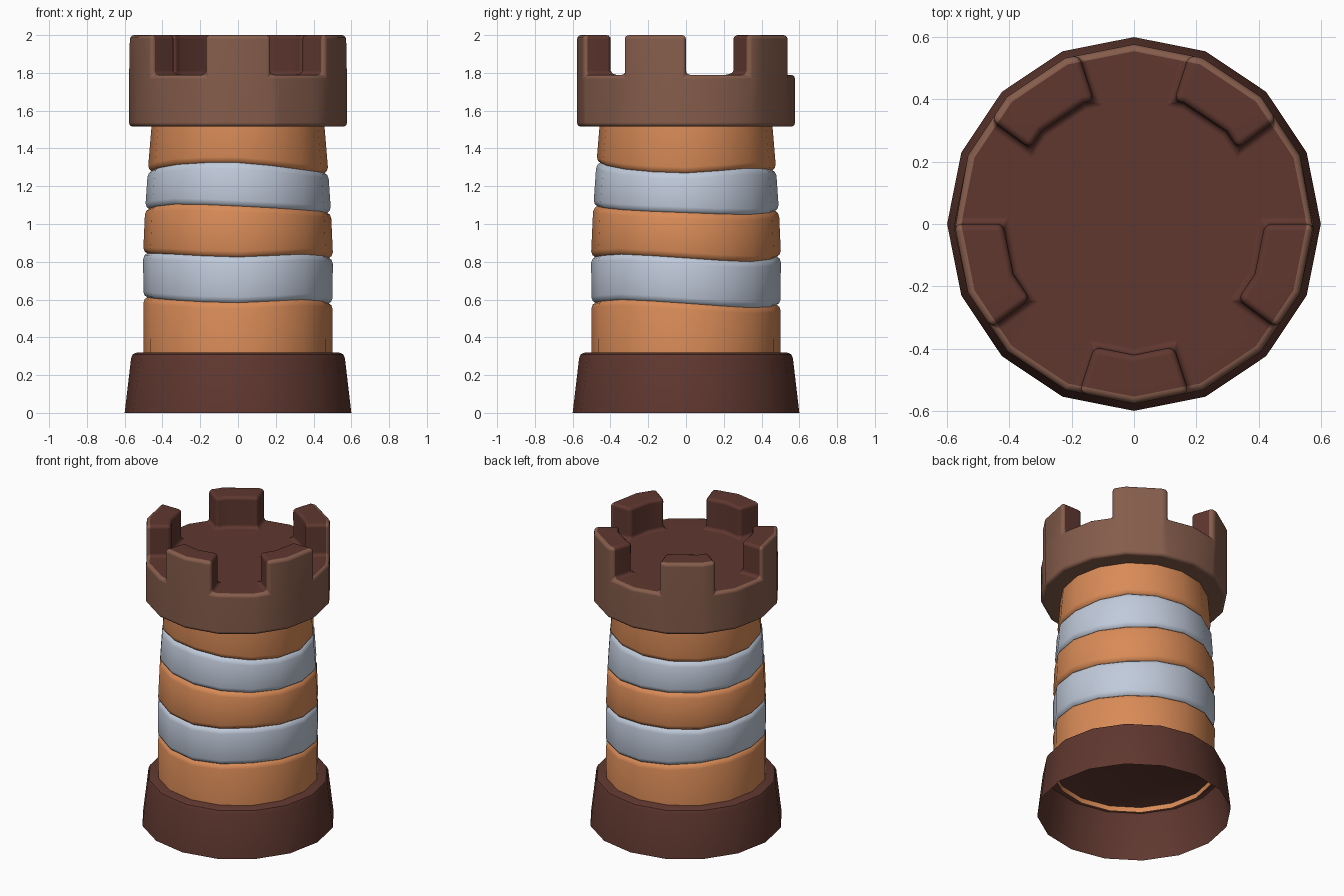
import bpy, bmesh, math

if "Cube" in bpy.data.objects:
    bpy.data.objects.remove(bpy.data.objects["Cube"])

N = 16  # sides of the tower


def material(name, hex_code):
    def lin(c):
        return c / 12.92 if c <= 0.04045 else ((c + 0.055) / 1.055) ** 2.4
    m = bpy.data.materials.new(name)
    rgb = [lin(int(hex_code[i:i + 2], 16) / 255) for i in (0, 2, 4)]
    m.diffuse_color = (*rgb, 1)
    m.use_nodes = True
    m.node_tree.nodes["Principled BSDF"].inputs["Base Color"].default_value = m.diffuse_color
    return m


dark = material("dark brown", "5F372F")
light = material("light brown", "865D4C")
orange = material("orange", "D98B57")
silver = material("pale silver", "C0CADA")


def finish(bm, name, mats, angle=40):
    me = bpy.data.meshes.new(name)
    bm.to_mesh(me)
    bm.free()
    ob = bpy.data.objects.new(name, me)
    bpy.context.collection.objects.link(ob)
    for m in mats:
        me.materials.append(m)
    bpy.ops.object.select_all(action='DESELECT')
    ob.select_set(True)
    bpy.context.view_layer.objects.active = ob
    bpy.ops.object.shade_smooth_by_angle(angle=math.radians(angle))
    return ob


def polar(r, deg, z):
    a = math.radians(deg)
    return (r * math.cos(a), r * math.sin(a), z)


def bridge(bm, lower, upper, mat=0):
    for i in range(len(lower)):
        j = (i + 1) % len(lower)
        f = bm.faces.new((lower[i], lower[j], upper[j], upper[i]))
        f.material_index = mat


# Base: flared skirt, open underneath, closed on top
bm = bmesh.new()
rings = [[bm.verts.new(polar(r, i * 360 / N, z)) for i in range(N)]
         for r, z in ((0.6, 0), (0.566, 0.29), (0.557, 0.31), (0.535, 0.32))]
for a, b in zip(rings, rings[1:]):
    bridge(bm, a, b)
bm.faces.new(rings[-1])
finish(bm, "base", [dark])

# Body: striped shaft with wavy grooves between the bands
# heights of each groove every 45 degrees, starting at +x
waves = [
    (0.58, 0.557, 0.572, 0.60, 0.612, 0.597, 0.583, 0.60),
    (0.82, 0.80, 0.828, 0.83, 0.845, 0.84, 0.825, 0.84),
    (1.06, 1.05, 1.07, 1.075, 1.08, 1.105, 1.095, 1.075),
    (1.27, 1.295, 1.285, 1.28, 1.28, 1.315, 1.325, 1.29),
]
taper = [(0.28, 0.5), (0.85, 0.502), (1.07, 0.492), (1.3, 0.476), (1.54, 0.456)]


def wave_height(w, col):
    k = col // 2
    if col % 2 == 0:
        return w[k]
    return (9 * (w[k] + w[(k + 1) % 8]) - w[k - 1] - w[(k + 2) % 8]) / 16


def shaft_radius(z):
    for (z0, r0), (z1, r1) in zip(taper, taper[1:]):
        if z <= z1:
            return r0 + (r1 - r0) * (z - z0) / (z1 - z0)
    return taper[-1][1]


bm = bmesh.new()


def shaft_ring(heights, inset):
    return [bm.verts.new(polar(shaft_radius(z) - inset, i * 360 / N, z))
            for i, z in enumerate(heights)]


prev = shaft_ring([0.285] * N, 0)
for band, w in enumerate(waves):
    for dz, inset in ((-0.03, 0), (-0.01, 0.007), (0, 0.02), (0.01, 0.007), (0.03, 0)):
        ring = shaft_ring([wave_height(w, i) + dz for i in range(N)], inset)
        bridge(bm, prev, ring, (band + (dz > 0)) % 2)
        prev = ring
bridge(bm, prev, shaft_ring([1.53] * N, 0))
finish(bm, "striped_shaft", [orange, silver])

# Crown: ring wall, floor and five battlements in one bevelled mesh
R_OUT, R_IN, Z0, Z1, Z2 = 0.577, 0.42, 1.515, 1.79, 2.0
centers = [54 + 72 * k for k in range(5)]
angles = sorted({i * 22.5 for i in range(N)} |
                {float((c + s) % 360) for c in centers for s in (-18, 18)})
M = len(angles)


def facet(deg):
    # distance factor to the side of a 16-sided outline
    half = math.radians(11.25)
    return math.cos(half) / math.cos(math.radians(deg % 22.5) - half)


def is_merlon(i):
    nxt = angles[i + 1] if i + 1 < M else 360
    mid = (angles[i] + nxt) / 2
    return any(abs((mid - c + 180) % 360 - 180) < 18 for c in centers)


bm = bmesh.new()


def crown_ring(r, z):
    return [bm.verts.new(polar(r * facet(a), a, z)) for a in angles]


out0, out1, out2 = (crown_ring(R_OUT, z) for z in (Z0, Z1, Z2))
in1, in2 = (crown_ring(R_IN, z) for z in (Z1, Z2))
bridge(bm, out0, out1)
bm.faces.new(out0[::-1])
bm.faces.new(in1)
for i in range(M):
    j = (i + 1) % M
    if is_merlon(i):
        bm.faces.new((out1[i], out1[j], out2[j], out2[i]))
        bm.faces.new((out2[i], out2[j], in2[j], in2[i]))
        bm.faces.new((in2[i], in2[j], in1[j], in1[i]))
        if not is_merlon(i - 1):
            bm.faces.new((out1[i], out2[i], in2[i], in1[i]))
        if not is_merlon(j):
            bm.faces.new((out1[j], in1[j], in2[j], out2[j]))
    else:
        bm.faces.new((out1[i], out1[j], in1[j], in1[i]))
bmesh.ops.delete(bm, geom=[v for v in bm.verts if not v.link_faces], context='VERTS')
bmesh.ops.recalc_face_normals(bm, faces=bm.faces)
edges = [e for e in bm.edges if e.is_manifold and e.calc_face_angle() > math.radians(40)]
bmesh.ops.bevel(bm, geom=edges, offset=0.022, segments=3, profile=0.5,
                affect='EDGES', clamp_overlap=False)
# outer skin, its rounded rim and the underside are light, the rest dark
for f in bm.faces:
    c = f.calc_center_median()
    deg = math.degrees(math.atan2(c.y, c.x)) % 360
    r = math.hypot(c.x, c.y)
    outward = (f.normal.x * c.x + f.normal.y * c.y) / max(r, 1e-6)
    outer = r / facet(deg) > R_OUT - 0.024 and outward > 0.1
    f.material_index = 0 if outer or c.z < Z0 + 0.03 else 1
crown = finish(bm, "battlement_crown", [light, dark])
wn = crown.modifiers.new("even shading", 'WEIGHTED_NORMAL')
wn.keep_sharp = True
